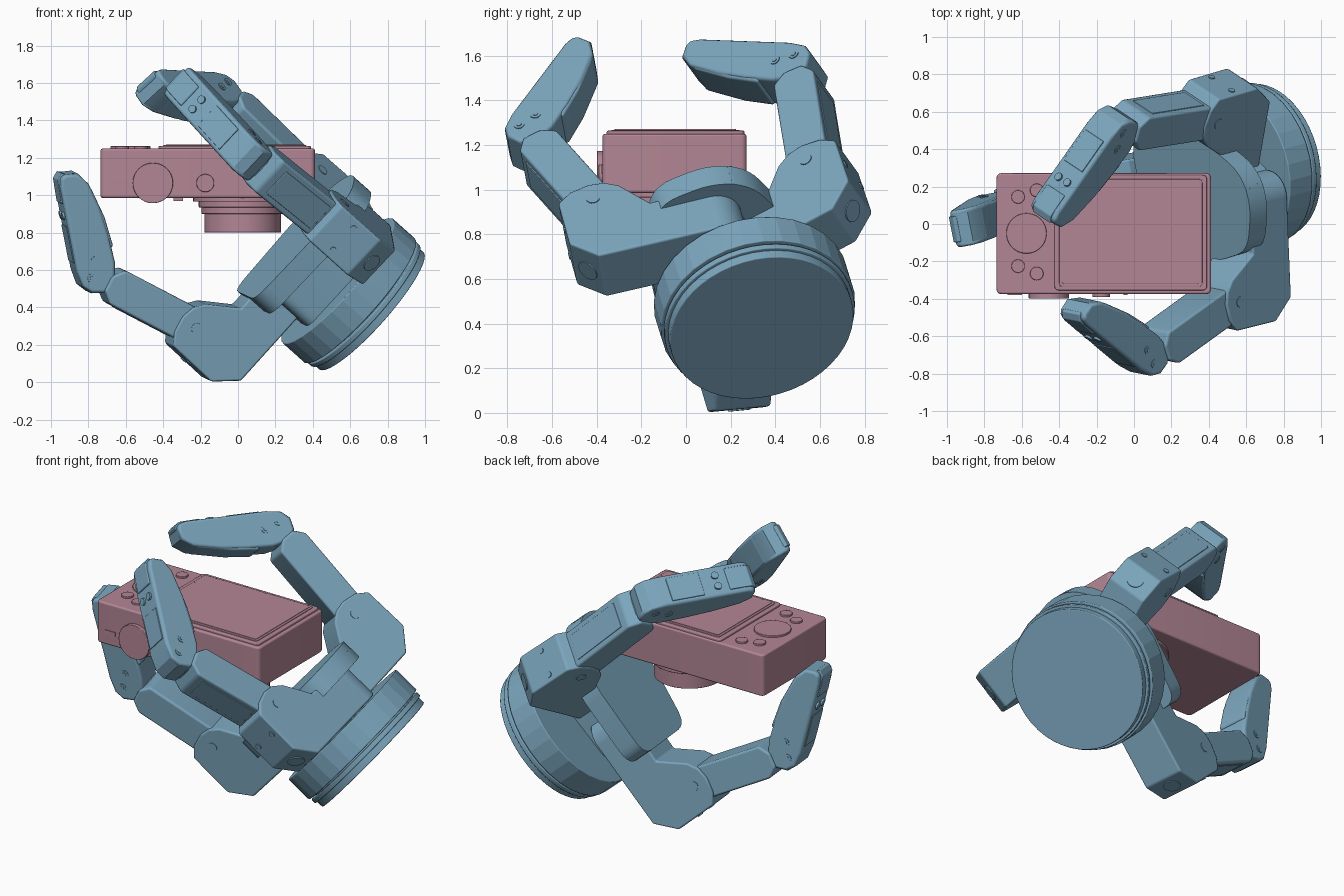
import bpy, bmesh, math
from mathutils import Vector, Matrix

if "Cube" in bpy.data.objects:
    bpy.data.objects.remove(bpy.data.objects["Cube"])


def material(name, col):
    m = bpy.data.materials.new(name)
    m.diffuse_color = (*col, 1)
    m.use_nodes = True
    m.node_tree.nodes["Principled BSDF"].inputs["Base Color"].default_value = m.diffuse_color
    return m


BLUE = material("steel_blue", (0.20, 0.38, 0.51))
PINK = material("dusty_pink", (0.45, 0.24, 0.30))


def frame(o, x, y):
    """Matrix with origin o, axes x, y and x cross y."""
    x, y = Vector(x).normalized(), Vector(y).normalized()
    m = Matrix((x, y, x.cross(y))).transposed().to_4x4()
    m.translation = o
    return m


def prism(name, pts, m, z0, z1, mat, bevel=0.0, segs=2, angle=35):
    """Outline in the xy plane of m, extruded from z0 to z1."""
    bm = bmesh.new()
    lo = [bm.verts.new(m @ Vector((x, y, z0))) for x, y in pts]
    hi = [bm.verts.new(m @ Vector((x, y, z1))) for x, y in pts]
    bm.faces.new(lo)
    bm.faces.new(hi)
    n = len(pts)
    for i in range(n):
        j = (i + 1) % n
        bm.faces.new((lo[i], lo[j], hi[j], hi[i]))
    bmesh.ops.recalc_face_normals(bm, faces=bm.faces)
    me = bpy.data.meshes.new(name)
    bm.to_mesh(me)
    bm.free()
    ob = bpy.data.objects.new(name, me)
    bpy.context.collection.objects.link(ob)
    me.materials.append(mat)
    if bevel:
        b = ob.modifiers.new("bevel", 'BEVEL')
        b.width, b.segments, b.limit_method = bevel, segs, 'ANGLE'
        b.angle_limit = math.radians(angle)
        b.harden_normals = True
    return ob


def circle(r, n=32, cx=0.0, cy=0.0):
    return [(cx + r * math.cos(2 * math.pi * i / n), cy + r * math.sin(2 * math.pi * i / n)) for i in range(n)]


def rect(x0, x1, y0, y1):
    return [(x0, y0), (x1, y0), (x1, y1), (x0, y1)]


def rounded(pts, r, n=5):
    """Round every corner of an outline."""
    out = []
    for i, p in enumerate(pts):
        p = Vector(p)
        a = (Vector(pts[i - 1]) - p).normalized() * r + p
        b = (Vector(pts[(i + 1) % len(pts)]) - p).normalized() * r + p
        for k in range(n + 1):
            t = k / n
            out.append(tuple(a * (1 - t) ** 2 + p * 2 * t * (1 - t) + b * t * t))
    return out


# ---- gripper axes: A along the wrist axis, R towards the lower finger, W to the front
B = Vector((0.715, 0.34, 0.38))
A = Vector((-0.73, -0.20, 0.65)).normalized()
R = Vector((-0.66, -0.06, -0.75))
R = (R - A * R.dot(A)).normalized()
W = A.cross(R)
HAND = frame(B, R, W)          # local z runs along A

# ---- wrist disc
prism("wrist_cap", circle(0.42, 48), HAND, 0, 0.05, BLUE, 0.006)
prism("wrist_groove", circle(0.40, 48), HAND, 0.03, 0.09, BLUE)
prism("wrist_ring", circle(0.435, 48), HAND, 0.045, 0.075, BLUE, 0.006)
wrist = prism("wrist_body", circle(0.445, 32), HAND, 0.085, 0.25, BLUE, 0.006)

# ---- palm core and plate
prism("palm_core", rounded([(.30, -.06), (-.15, -.1), (-.30, .05), (-.26, .3), (.30, .22)], .06), HAND, .2, .5, BLUE)
palm = [(.39, -.25), (-.13, -.26), (-.44, -.03), (-.48, .15), (-.38, .40), (-.1, .44), (.39, .33)]
prism("palm_plate", rounded(palm, .1), HAND, .465, .59, BLUE, .012)


def finger(tag, j1, out, link, tip, half=.13):
    """j1 = (axial, R, W) of the first hinge; out = outward direction in (R, W)."""
    O = (R * out[0] + W * out[1]).normalized()
    J1 = B + A * j1[0] + R * j1[1] + W * j1[2]
    v1, v2 = A * link[0] + O * link[1], A * tip[0] + O * tip[1]
    J2 = J1 + v1
    N = A.cross(O)

    # knuckle block with arm and rounded swivel end
    k = frame(J1, A, O)
    prof = [(.03, .155), (-.25, .16), (-.37, .05), (-.38, -.5), (-.11, -.5), (-.11, -.24), (.05, -.13), (.09, -.07),
            (.10, .0), (.08, .09)]
    prism(tag + "_knuckle", prof, k, -half, half, BLUE, .012)
    sw = frame(J1 - O * .5, O, N)
    prism(tag + "_swivel", circle(half, 32), sw, -.38, -.11, BLUE, .01)
    # port in the knuckle chamfer
    n = (O * .12 - A * .11).normalized()
    pm = frame(J1 - A * .31 + O * .105, N, n.cross(N))
    prism(tag + "_port", circle(.05, 24), pm, -.02, .006, BLUE)
    # knuckle screws
    for sx in (-.08, .08):
        om = frame(J1 - A * .1 + O * .157 + N * sx, N, N.cross(O) * -1)
        prism(tag + "_knuckle_screw", circle(.018, 12), om, -.006, .006, BLUE)

    # middle link
    d1 = v1.normalized()
    o1 = (O - d1 * O.dot(d1)).normalized()
    L = v1.length
    lm = frame(J1, d1, o1)
    prof = [(-.08, -.04), (-.08, .05), (-.02, .1), (L - .13, .1), (L - .07, .05), (L - .07, -.04), (L - .12, -.1), (.06, -.1)]
    prism(tag + "_middle_link", prof, lm, -.115, .115, BLUE, .015)
    prism(tag + "_link_cover", rect(.1, L - .18, .08, .104), lm, -.08, .08, BLUE, .004)
    prism(tag + "_hinge_tongue", rect(L - .2, L + .03, -.06, .06), lm, -.06, .06, BLUE, .01)
    prism(tag + "_base_pin", circle(.03, 16), lm, -half - .004, half + .004, BLUE)

    # fingertip: straight back, bulging pad
    d2 = v2.normalized()
    o2 = (O - d2 * O.dot(d2)).normalized()
    T = v2.length
    tm = frame(J2, d2, o2)
    prof = [(-.095, -.02), (-.08, .05), (-.03, .09), (.06, .1), (T - .06, .078), (T - .01, .065), (T, .035), (T - .01, -.03),
            (T - .08, -.075), (.36, -.105), (.2, -.115), (.05, -.115), (-.07, -.085)]
    prism(tag + "_fingertip", prof, tm, -.1, .1, BLUE, .02, 3, 50)
    prism(tag + "_fingertip_pad", [(.13, -.06), (.13, -.127), (.3, -.118), (T - .1, -.082), (T - .06, -.03)],
          tm, -.092, .092, BLUE, .015)
    prism(tag + "_tip_back_plate", [(.1, .08), (.1, .103), (.3, .094), (.3, .075)], tm, -.075, .075, BLUE, .003)
    prism(tag + "_nail", [(T - .16, .07), (T - .15, .09), (T - .02, .08), (T + .01, .05), (T, .03)], tm, -.07, .07, BLUE, .006)
    # side screws, rim and core, through both sides
    for s, d in ((.0, .03), (.085, -.01)):
        prism(tag + "_tip_screw", circle(.024, 16, s, d), tm, -.104, .104, BLUE)
        prism(tag + "_tip_screw_core", circle(.012, 8, s, d), tm, -.107, .107, BLUE)
    for z in (-.035, .035):
        back = frame(J2 + d2 * (T - .22) + o2 * .085 + N * z, d2, N)
        prism(tag + "_back_screw", circle(.022, 12), back, -.012, .012, BLUE)


finger("front_finger", (.635, -.17, .635), (.2, .98), (.6, .195), (.475, -.38))
finger("rear_finger", (.645, -.30, -.37), (-.5, -.86), (.665, .065), (.39, -.47), .125)
finger("lower_finger", (.68, .70, -.02), (1, 0), (.59, .145), (.475, -.325))

# ---- held camera, screen facing up and lens facing down
UP = Matrix.Identity(4)
prism("camera_body", rounded(rect(-.735, .412, -.375, .272), .03), UP, .985, 1.25, PINK, .012)
prism("screen_frame", rounded(rect(-.425, .39, -.355, .262), .025), UP, 1.24, 1.264, PINK, .006)
prism("screen_rim", rounded(rect(-.40, .365, -.335, .24), .02), UP, 1.26, 1.268, PINK, .003)
prism("screen_glass", rounded(rect(-.385, .35, -.32, .225), .012), UP, 1.26, 1.271, PINK, .001)

# buttons on the back
prism("control_wheel", circle(.108, 40, -.575, -.05), UP, 1.24, 1.262, PINK, .004)
for x, y in ((-.62, .145), (-.52, .18), (-.62, -.225), (-.52, -.265)):
    prism("back_button", circle(.036, 24, x, y), UP, 1.24, 1.262, PINK, .004)

# lens stack
for nm, r, z0, z1 in (("lens_mount", .265, .965, .99), ("lens_ring", .235, .935, .97),
                      ("lens_step", .22, .90, .94), ("lens_barrel", .205, .80, .91)):
    prism(nm, circle(r, 48, .025, -.07), UP, z0, z1, PINK, .004)

# top-side controls, facing the front of the scene
FRONT = frame((0, -.375, 0), (1, 0, 0), (0, 0, 1))   # local z points to -y
prism("mode_dial", circle(.108, 40, -.455, 1.065), FRONT, -.01, .024, PINK, .004)
prism("shutter_button", circle(.048, 28, -.175, 1.065), FRONT, -.01, .016, PINK, .004)
prism("side_slot", rect(-.675, -.60, 1.055, 1.08), FRONT, -.01, .004, PINK)
prism("power_switch", rect(-.055, -.035, 1.07, 1.11), FRONT, -.01, .004, PINK)
for x in (-.345, .10):
    prism("grip_foot", rect(x, x + .05, -.3, -.25), UP, .97, .99, PINK)

# ---- shading: smooth with sharp edges, faceted wrist
bpy.ops.object.select_all(action='SELECT')
bpy.context.view_layer.objects.active = wrist
bpy.ops.object.shade_smooth_by_angle(angle=math.radians(25))
for p in wrist.data.polygons:
    p.use_smooth = False
